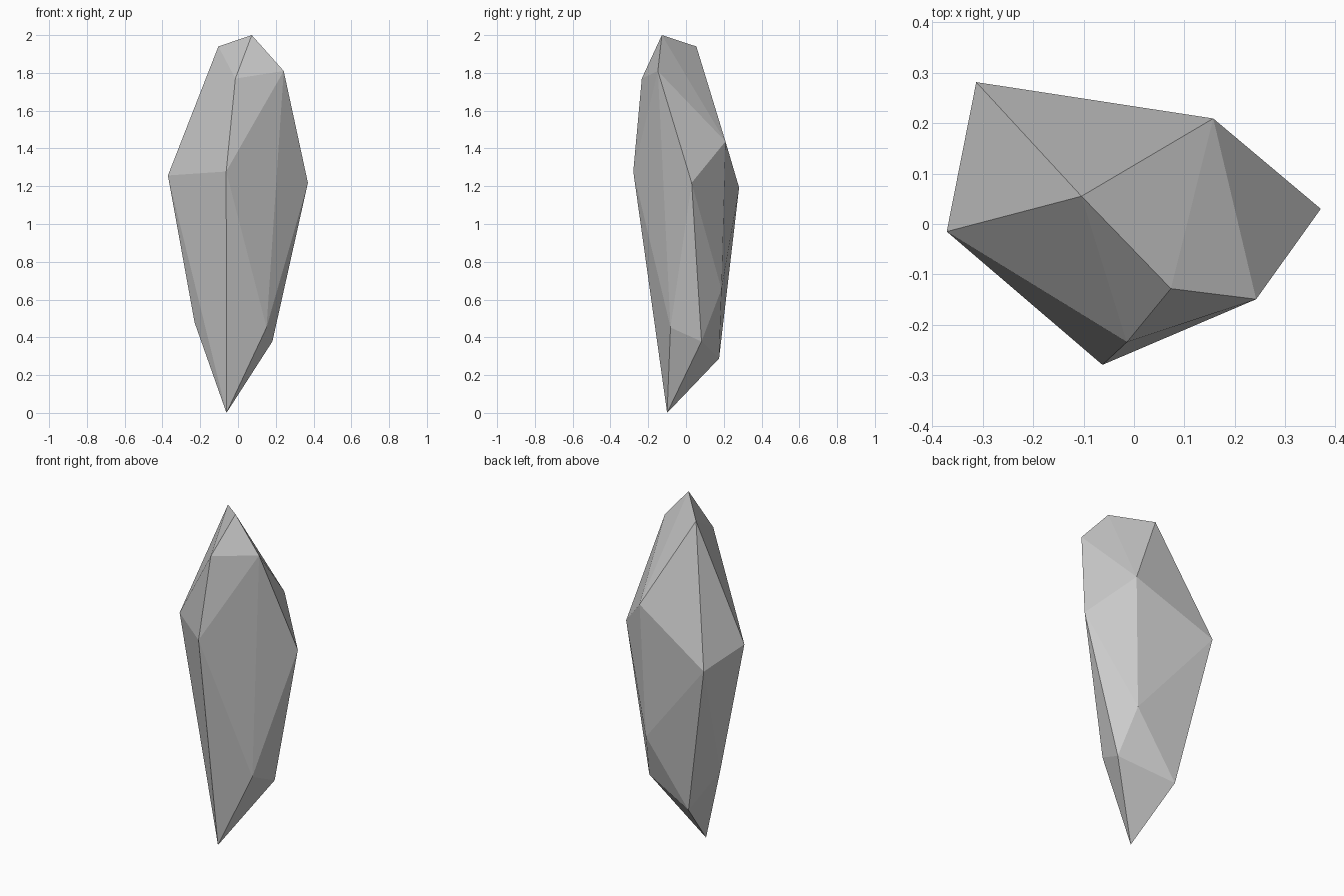
import bpy
import bmesh

# Corner points of the crystal, level by level
tip = [(-0.061, -0.10, 0.0)]
lower_ring = [(0.151, -0.082, 0.452), (0.182, 0.082, 0.378), (0.13, 0.188, 0.655),
              (-0.139, 0.175, 0.288), (-0.23, 0.01, 0.479)]
upper_ring = [(-0.0625, -0.279, 1.278), (0.37, 0.03, 1.218), (0.157, 0.209, 1.437),
              (-0.3125, 0.281, 1.193), (-0.371, -0.015, 1.257)]
crown = [(-0.014, -0.234, 1.77), (0.242, -0.149, 1.81),
         (0.073, -0.128, 2.0), (-0.104, 0.055, 1.94)]

# Wrap the corners in a faceted convex shell
bm = bmesh.new()
for co in tip + lower_ring + upper_ring + crown:
    bm.verts.new(co)
bmesh.ops.convex_hull(bm, input=bm.verts[:])
bmesh.ops.recalc_face_normals(bm, faces=bm.faces[:])

mesh = bpy.data.meshes.new("crystal_shard")
bm.to_mesh(mesh)
bm.free()
bpy.context.collection.objects.link(bpy.data.objects.new("crystal_shard", mesh))
